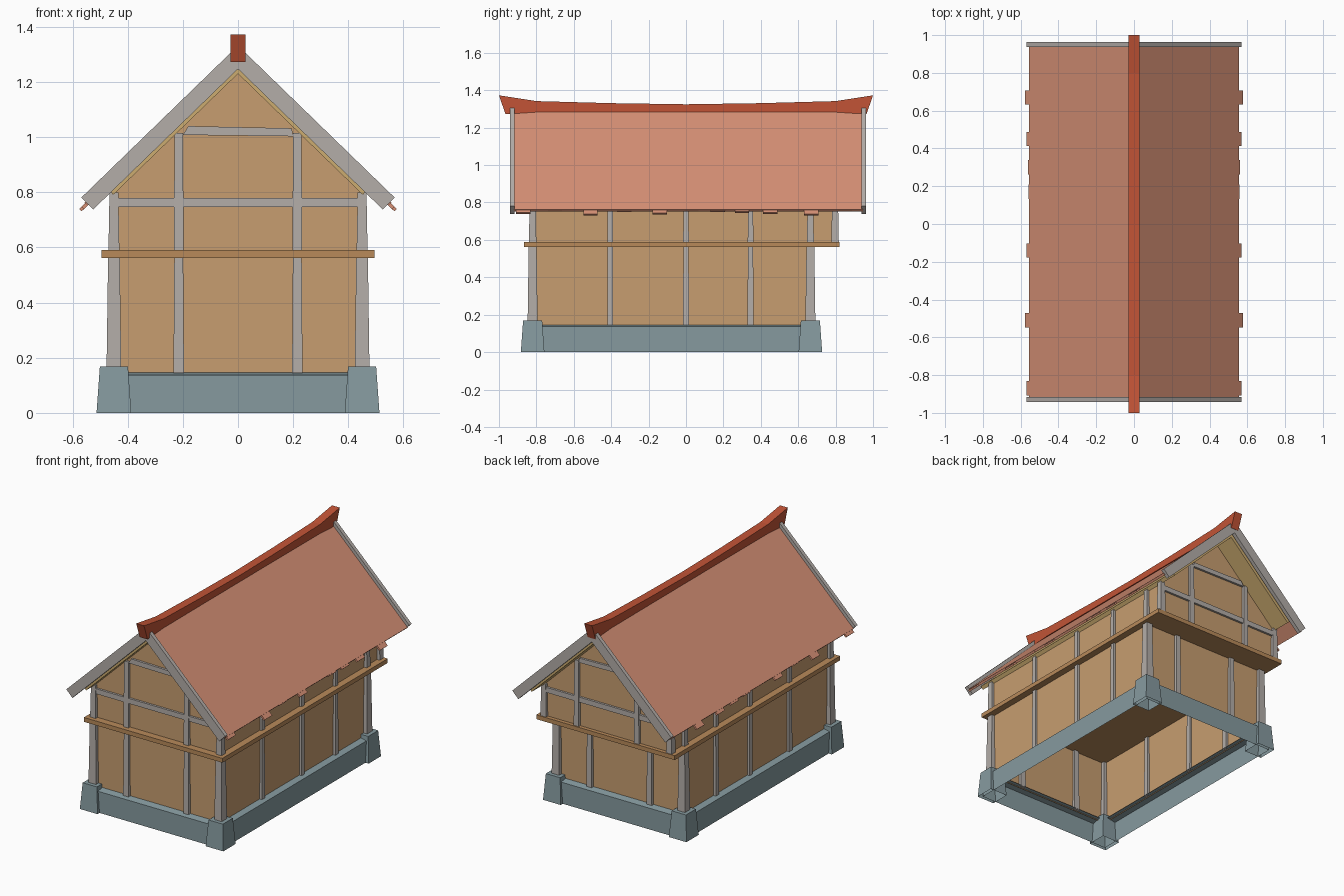
import bpy, bmesh, math
from mathutils import Vector

if "Cube" in bpy.data.objects:
    bpy.data.objects.remove(bpy.data.objects["Cube"], do_unlink=True)


def material(name, rgb):
    lin = [(c / 255 / 12.92) if c < 11 else ((c / 255 + 0.055) / 1.055) ** 2.4 for c in rgb]
    m = bpy.data.materials.new(name)
    m.use_nodes = True
    m.diffuse_color = (*lin, 1)
    m.node_tree.nodes["Principled BSDF"].inputs["Base Color"].default_value = (*lin, 1)
    return m


STONE = material("blue grey stone", (134, 154, 159))
PLASTER = material("tan plaster", (199, 157, 112))
TIMBER = material("grey timber", (180, 174, 169))
PLANK = material("brown plank", (184, 138, 90))
LINING = material("straw lining", (204, 172, 112))
TILE = material("terracotta tile", (214, 144, 117))
RIDGE = material("red ridge", (194, 84, 54))

SLOPE = 0.97
FRONT, BACK, UPPER_BACK, SIDE = -0.82, 0.665, 0.797, 0.45


def finish(name, bm, mat):
    bmesh.ops.recalc_face_normals(bm, faces=bm.faces)
    mesh = bpy.data.meshes.new(name)
    bm.to_mesh(mesh)
    bm.free()
    mesh.materials.append(mat)
    ob = bpy.data.objects.new(name, mesh)
    bpy.context.collection.objects.link(ob)
    return ob


def loft(name, rings, mat, cap_start=True, cap_end=True):
    """Skin a list of equal-length point loops."""
    bm = bmesh.new()
    loops = [[bm.verts.new(p) for p in ring] for ring in rings]
    n = len(loops[0])
    for a, b in zip(loops, loops[1:]):
        for i in range(n):
            j = (i + 1) % n
            bm.faces.new((a[i], a[j], b[j], b[i]))
    if cap_start:
        bm.faces.new(loops[0][::-1])
    if cap_end:
        bm.faces.new(loops[-1])
    return finish(name, bm, mat)


def rect(x0, x1, y0, y1, z):
    return [(x0, y0, z), (x1, y0, z), (x1, y1, z), (x0, y1, z)]


def box(name, x0, x1, y0, y1, z0, z1, mat):
    return loft(name, [rect(x0, x1, y0, y1, z0), rect(x0, x1, y0, y1, z1)], mat)


def post(name, x, y, z0, z1, w0, w1, mat=TIMBER, bottom=True):
    """Upright square post, w0 half-width at the foot, w1 at the head."""
    return loft(name, [rect(x - w, x + w, y - w, y + w, z) for w, z in ((w0, z0), (w1, z1))],
                mat, cap_start=bottom)


def prism(name, profile, y0, y1, mat):
    return loft(name, [[(x, y, z) for x, z in profile] for y in (y0, y1)], mat)


def chevron(name, top, thick, reach, y0, y1, mat):
    """Pitched sheet over both slopes with square-cut eaves."""
    inner = reach - thick * SLOPE / (1 + SLOPE ** 2)
    low = top - thick
    right = [(reach, top - SLOPE * reach), (inner, low - SLOPE * inner)]
    left = [(-x, z) for x, z in reversed(right)]
    return prism(name, [(0, top)] + right + [(0, low)] + left, y0, y1, mat)


# Stone footing: hollow ring with a sloping top, and open corner piers
loft("footing", [rect(-0.49, 0.49, -0.862, 0.707, 0),
                 rect(-0.49, 0.49, -0.862, 0.707, 0.137),
                 rect(-0.43, 0.43, -0.80, 0.645, 0.15)], STONE, False, False)
for sx in (-1, 1):
    for y in (FRONT, BACK):
        post("corner_pier", sx * SIDE, y, 0, 0.168, 0.063, 0.051, STONE, bottom=False)

# Lower walls are an open shell; the floor plate overhangs at the back
loft("lower_walls", [rect(-SIDE, SIDE, FRONT, BACK, z) for z in (0.14, 0.57)],
     PLASTER, False, False)
box("floor_plate", -0.495, 0.495, -0.867, 0.822, 0.562, 0.59, PLANK)
eave = 1.24 - SLOPE * SIDE
prism("upper_walls", [(-SIDE, 0.58), (SIDE, 0.58), (SIDE, eave), (0, 1.24), (-SIDE, eave)],
      FRONT, UPPER_BACK, PLASTER)

# Timber frame: corner posts and side studs
for sx in (-1, 1):
    for y, top_y in ((FRONT, FRONT), (BACK, UPPER_BACK)):
        post("lower_corner_post", sx * SIDE, y, 0.14, 0.57, 0.027, 0.021)
        post("upper_corner_post", sx * SIDE, top_y, 0.58, 0.80, 0.02, 0.016)
    for y in (-0.405, 0.0, 0.345):
        post("lower_side_stud", sx * SIDE, y, 0.145, 0.57, 0.016, 0.014)
        post("upper_side_stud", sx * SIDE, y, 0.58, 0.80, 0.015, 0.014)
    post("upper_side_stud", sx * SIDE, BACK, 0.58, 0.80, 0.019, 0.015)

    # Gable studs
    for y, top_y in ((FRONT, FRONT), (BACK, UPPER_BACK)):
        post("lower_gable_stud", sx * 0.215, y, 0.145, 0.57, 0.019, 0.016)
        post("upper_gable_stud", sx * 0.215, top_y, 0.58, 1.015, 0.018, 0.015)

# Gable cross beams
for y in (FRONT, UPPER_BACK):
    box("gable_tie_beam", -0.44, 0.44, y - 0.014, y + 0.014, 0.747, 0.78, TIMBER)
    prism("gable_collar_beam", [(-0.2, 1.008), (0.2, 1.003), (0.195, 1.032), (-0.18, 1.04)],
          y - 0.014, y + 0.014, TIMBER)

# Roof: lining, tiled sheet and barge boards
chevron("roof_lining", 1.265, 0.035, 0.47, -0.905, 0.93, LINING)
chevron("roof_sheet", 1.303, 0.022, 0.556, -0.92, 0.945, TILE)
for y in (-0.942, 0.938):
    chevron("barge_board", 1.332, 0.085, 0.568, y, y + 0.025, TIMBER)

# Loose tiles poking out of the eaves
overhang = {-0.87: 0.022, -0.7: 0.008, -0.51: 0.03, -0.33: 0.01, -0.14: 0.024, 0.03: 0.008,
            0.17: 0.012, 0.3: 0.016, 0.45: 0.022, 0.67: 0.03, 0.85: 0.008}
for sx in (-1, 1):
    for y, out in overhang.items():
        tip, root = 0.546 + out, 0.50
        tile = [(root, 1.298 - SLOPE * root), (tip, 1.298 - SLOPE * tip),
                (tip - 0.009, 1.281 - SLOPE * (tip - 0.009)), (root, 1.281 - SLOPE * root)]
        prism("eave_tile", [(sx * x, z) for x, z in tile], y - 0.038, y + 0.038, TILE)

# Ridge cap with upswept ends: (bottom y, top y, bottom z, top z)
half = [(0.965, 1.0, 1.272, 1.373), (0.8, 0.8, 1.283, 1.342), (0.4, 0.4, 1.284, 1.331)]
stations = ([(-b, -t, zb, zt) for b, t, zb, zt in half] + [(0, 0, 1.284, 1.325)] + half[::-1])
loft("ridge_cap", [[(-0.028, b, zb), (0.028, b, zb), (0.028, t, zt), (-0.028, t, zt)]
                   for b, t, zb, zt in stations], RIDGE)
